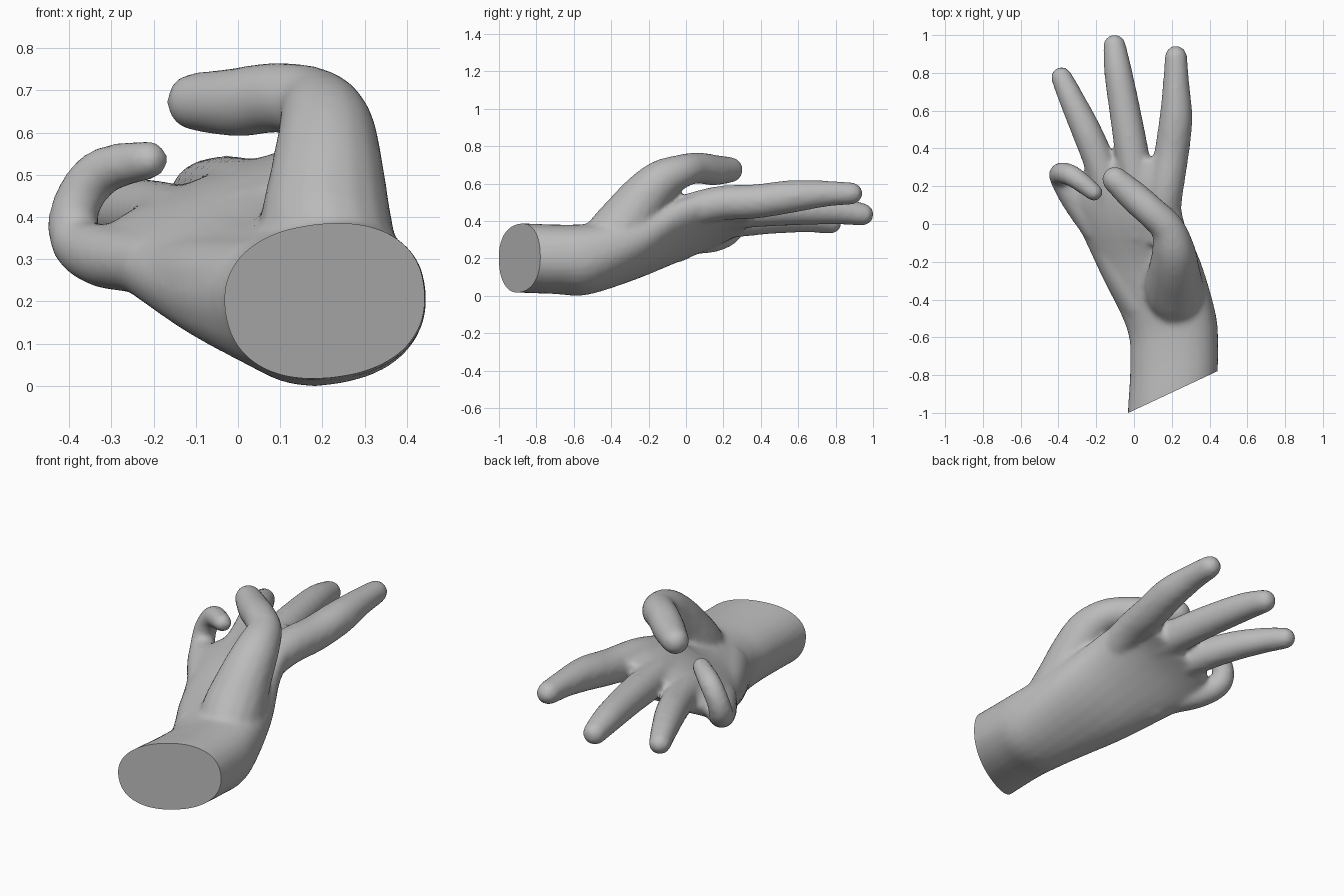
import bpy, bmesh, math
from mathutils import Vector

cube = bpy.data.objects.get("Cube")
if cube:
    bpy.data.objects.remove(cube, do_unlink=True)


def spline(points, steps):
    """Catmull-Rom interpolation of tuples of any length."""
    p = [points[0]] + list(points) + [points[-1]]
    out = []
    for i in range(1, len(p) - 2):
        for k in range(steps):
            t = k / steps
            out.append([0.5 * (2 * b + (c - a) * t + (2 * a - 5 * b + 4 * c - d) * t * t
                               + (3 * b - a - 3 * c + d) * t ** 3)
                        for a, b, c, d in zip(*p[i - 1:i + 3])])
    return out + [list(points[-1])]


def loft(bm, rings):
    """Skin a list of point rings and close both ends."""
    loops = [[bm.verts.new(co) for co in ring] for ring in rings]
    n = len(loops[0])
    for a, b in zip(loops, loops[1:]):
        for i in range(n):
            j = (i + 1) % n
            bm.faces.new((a[i], a[j], b[j], b[i]))
    bm.faces.new(loops[0][::-1])
    bm.faces.new(loops[-1])


def digit(bm, path, sides=16):
    """Tapered tube along (x, y, z, radius) points with a rounded tip."""
    pts = spline(path, 6)
    pos = [Vector(p[:3]) for p in pts]
    rad = [p[3] for p in pts]
    end = (pos[-1] - pos[-2]).normalized()
    tip, r = pos[-1].copy(), rad[-1]
    for k in range(1, 6):
        a = math.radians(17 * k)
        pos.append(tip + end * r * math.sin(a))
        rad.append(r * math.cos(a))
    rings, side = [], Vector((1, 0, 0))
    for i, c in enumerate(pos):
        d = (pos[min(i + 1, len(pos) - 1)] - pos[max(i - 1, 0)]).normalized()
        side = (side - d * side.dot(d)).normalized()
        up = d.cross(side)
        rings.append([c + rad[i] * (side * math.cos(t) + up * math.sin(t))
                      for t in (2 * math.pi * s / sides for s in range(sides))])
    loft(bm, rings)


def palm(bm, sections, sides=28):
    """Sections: outer edge xyz, thumb edge xyz, back thickness, palm thickness."""
    rings = []
    for s in spline(sections, 4):
        lo, hi = Vector(s[0:3]), Vector(s[3:6])
        mid, half = (lo + hi) / 2, (hi - lo) / 2
        up = half.cross(Vector((0, 1, 0))).normalized()
        ring = []
        for k in range(sides):
            a = 2 * math.pi * k / sides
            c, v = math.cos(a), math.sin(a)
            c = math.copysign(abs(c) ** 0.88, c)
            v = math.copysign(abs(v) ** 0.88, v)
            ring.append(mid + half * c + up * v * (s[7] if v > 0 else s[6]))
        rings.append(ring)
    loft(bm, rings)


bm = bmesh.new()

# Wrist and palm, tilted up towards the thumb side
palm(bm, [
    (-0.035, -1.12, 0.18, 0.435, -0.90, 0.235, 0.189, 0.177),
    (-0.032, -1.00, 0.18, 0.442, -0.78, 0.235, 0.189, 0.177),
    (-0.018, -0.74, 0.17, 0.443, -0.64, 0.24, 0.193, 0.172),
    (-0.035, -0.55, 0.165, 0.428, -0.48, 0.265, 0.206, 0.165),
    (-0.17, -0.27, 0.20, 0.350, -0.21, 0.36, 0.172, 0.135),
    (-0.285, -0.02, 0.26, 0.26, 0.00, 0.49, 0.147, 0.100),
    (-0.355, 0.15, 0.305, 0.235, 0.21, 0.54, 0.108, 0.075),
    (-0.25, 0.30, 0.365, 0.275, 0.37, 0.53, 0.072, 0.070)])
# Muscle on the outer edge of the palm
digit(bm, [(0.05, -0.43, 0.235, 0.115), (-0.06, -0.25, 0.245, 0.110),
           (-0.17, -0.04, 0.27, 0.090)])

# Thumb with its fleshy base, bent across the palm
digit(bm, [(0.235, -0.44, 0.265, 0.148), (0.21, -0.34, 0.36, 0.160),
           (0.212, -0.23, 0.515, 0.134), (0.208, -0.13, 0.615, 0.113),
           (0.175, -0.02, 0.667, 0.090), (0.09, 0.065, 0.683, 0.084),
           (0.00, 0.145, 0.672, 0.083), (-0.10, 0.235, 0.673, 0.070)])
# Index finger, running back into the hand like the others
digit(bm, [(0.14, -0.10, 0.42, 0.090), (0.165, 0.16, 0.49, 0.094),
           (0.20, 0.38, 0.505, 0.092), (0.222, 0.56, 0.53, 0.088),
           (0.223, 0.74, 0.545, 0.071), (0.222, 0.885, 0.547, 0.060)])
# Middle finger
digit(bm, [(0.04, -0.06, 0.385, 0.090), (0.02, 0.17, 0.44, 0.092),
           (-0.01, 0.37, 0.455, 0.090), (-0.045, 0.58, 0.460, 0.084),
           (-0.083, 0.80, 0.455, 0.075), (-0.103, 0.943, 0.435, 0.061)])
# Ring finger
digit(bm, [(-0.08, -0.06, 0.33, 0.085), (-0.13, 0.14, 0.38, 0.086),
           (-0.185, 0.33, 0.402, 0.084), (-0.255, 0.50, 0.412, 0.079),
           (-0.33, 0.66, 0.405, 0.068), (-0.383, 0.775, 0.388, 0.057)])
# Little finger, curled back over the palm
digit(bm, [(-0.20, -0.04, 0.29, 0.070), (-0.31, 0.13, 0.305, 0.076),
           (-0.38, 0.235, 0.34, 0.064), (-0.386, 0.268, 0.42, 0.058),
           (-0.325, 0.253, 0.506, 0.057), (-0.212, 0.168, 0.535, 0.047)])

# Fuse the parts into one smooth skin
mesh = bpy.data.meshes.new("hand")
bm.to_mesh(mesh)
bm.free()
hand = bpy.data.objects.new("hand", mesh)
bpy.context.collection.objects.link(hand)
remesh = hand.modifiers.new("fuse", 'REMESH')
remesh.mode = 'VOXEL'
remesh.voxel_size = 0.014
soften = hand.modifiers.new("soften", 'SMOOTH')
soften.factor = 0.5
soften.iterations = 9
deps = bpy.context.evaluated_depsgraph_get()
skin = bpy.data.meshes.new_from_object(hand.evaluated_get(deps))
hand.modifiers.clear()

# Slanted flat cut at the wrist
bm = bmesh.new()
bm.from_mesh(skin)
bmesh.ops.bisect_plane(bm, geom=bm.verts[:] + bm.edges[:] + bm.faces[:],
                       plane_co=(-0.03, -1.0, 0.2), plane_no=(0.22, -0.47, 0),
                       clear_outer=True)
bmesh.ops.holes_fill(bm, edges=[e for e in bm.edges if e.is_boundary], sides=0)
bmesh.ops.recalc_face_normals(bm, faces=bm.faces[:])
bm.to_mesh(skin)
bm.free()
hand.data = skin
bpy.data.meshes.remove(mesh)

# Single grey colour
grey = bpy.data.materials.new("plain grey")
grey.use_nodes = True
colour = (0.5, 0.5, 0.5, 1)
grey.diffuse_color = colour
grey.node_tree.nodes["Principled BSDF"].inputs["Base Color"].default_value = colour
skin.materials.clear()
skin.materials.append(grey)

bpy.ops.object.select_all(action='DESELECT')
hand.select_set(True)
bpy.context.view_layer.objects.active = hand
bpy.ops.object.shade_smooth_by_angle(angle=math.radians(50))
